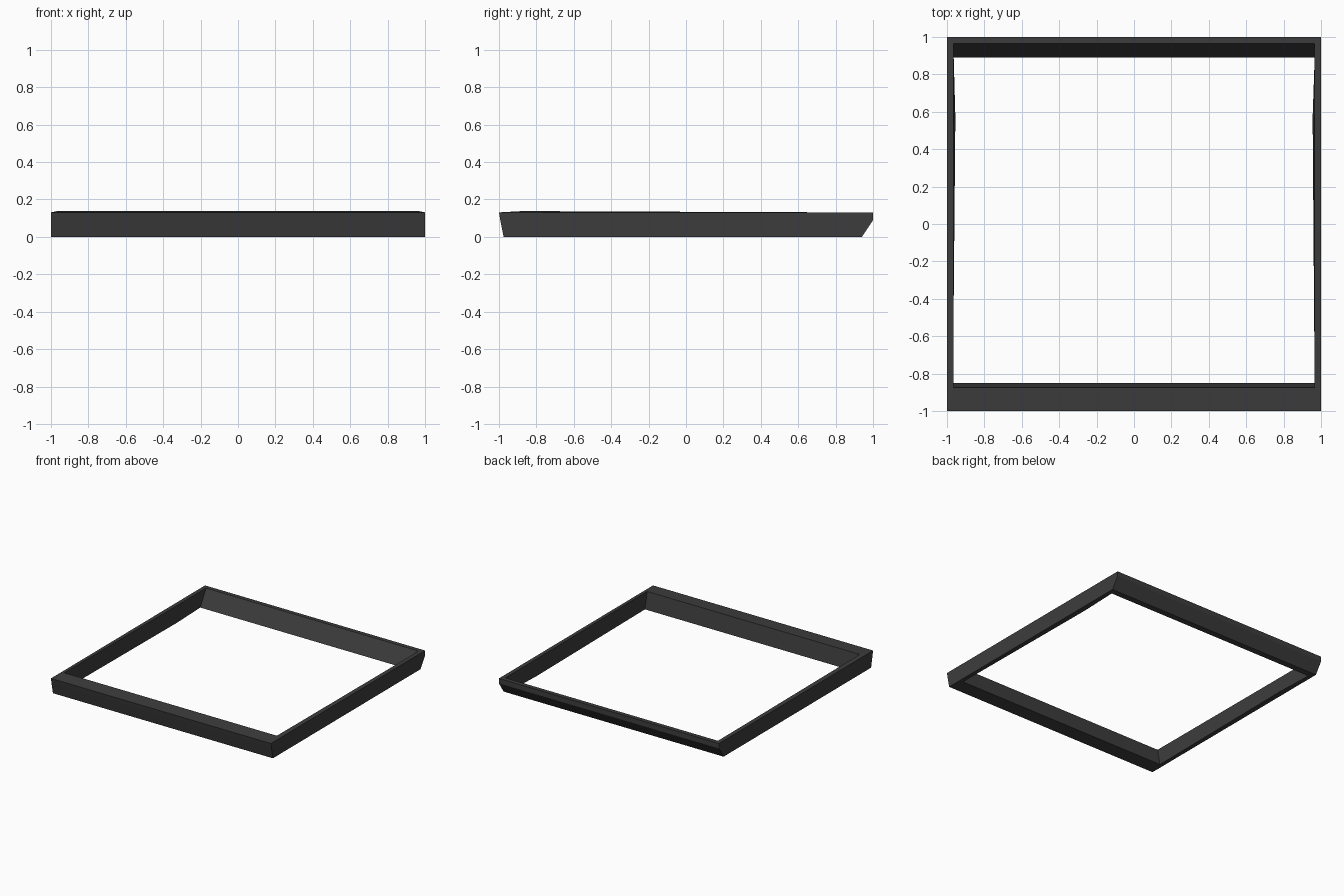
import bpy
import bmesh

cube = bpy.data.objects.get("Cube")
if cube:
    bpy.data.objects.remove(cube, do_unlink=True)

# One dark colour for the whole frame
grey = bpy.data.materials.new("dark_grey")
grey.use_nodes = True
colour = (0.046, 0.046, 0.046, 1)
grey.diffuse_color = colour
grey.node_tree.nodes["Principled BSDF"].inputs["Base Color"].default_value = colour

# Edge loops of the frame; each holds (half width, y, z) at front, middle, back
MID = 0.57
edge_loops = [
    [(1, -0.975, 0), (1, MID, 0), (1, 0.94, 0)],                              # outer bottom
    [(1, -0.993, 0.09), (1, MID, 0.09), (1, 1, 0.09)],                        # outer crease
    [(1, -1, 0.131), (1, MID, 0.131), (1, 1, 0.131)],                         # outer top
    [(0.966, -0.875, 0.138), (0.966, MID, 0.132), (0.966, 0.965, 0.131)],     # inner top
    [(0.968, -0.85, 0), (0.955, MID, 0), (0.966, 0.89, 0)],                   # inner bottom
]


def add_loop(bm, stations):
    """Run up the left side and back down the mirrored right side."""
    left = [bm.verts.new(p) for p in stations]
    right = [bm.verts.new((-x, y, z)) for x, y, z in reversed(stations)]
    return left + right


# Join neighbouring loops into a closed mitred frame
bm = bmesh.new()
rings = [add_loop(bm, stations) for stations in edge_loops]
for a, b in zip(rings, rings[1:] + rings[:1]):
    for i in range(len(a)):
        j = (i + 1) % len(a)
        bm.faces.new((a[i], a[j], b[j], b[i]))
bmesh.ops.recalc_face_normals(bm, faces=bm.faces)

mesh = bpy.data.meshes.new("frame")
bm.to_mesh(mesh)
bm.free()
mesh.materials.append(grey)
frame = bpy.data.objects.new("frame", mesh)
bpy.context.collection.objects.link(frame)
